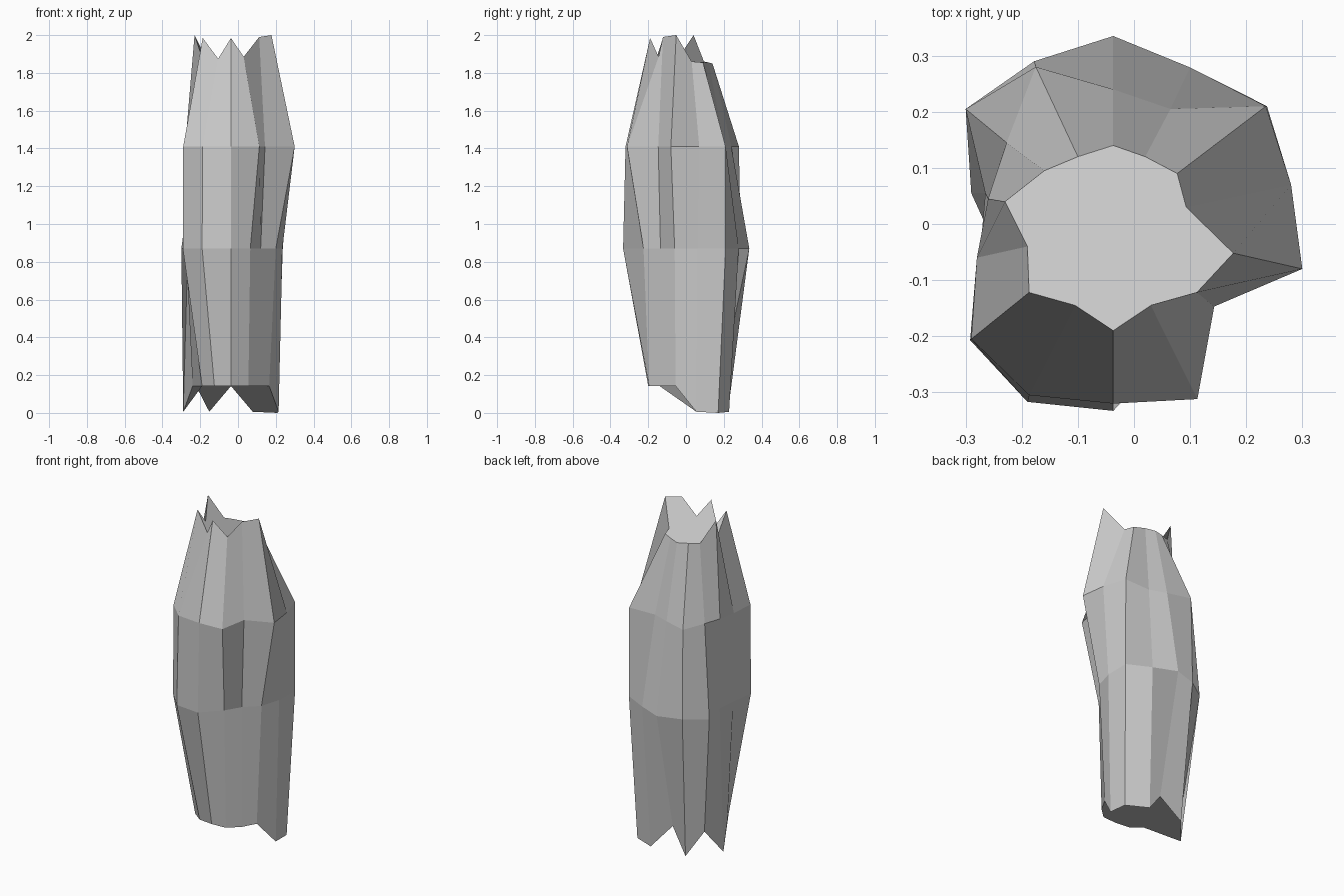
import bpy, bmesh

# Horizontal cross-sections of the rock column, counter-clockwise from the front
foot = [(-.037, -.2), (.055, -.195), (.12, -.135), (.165, -.055), (.215, .055), (.208, .17), (.078, .228),
        (-.037, .18), (-.152, .222), (-.222, .14), (-.29, .055), (-.24, -.055), (-.19, -.14), (-.125, -.19)]
lower = [(-.037, -.333), (.065, -.225), (.12, -.135), (.2, -.06), (.235, .06), (.237, .21), (.1, .279),
         (-.037, .335), (-.178, .29), (-.3, .205), (-.265, .055), (-.275, -.06), (-.292, -.207), (-.19, -.317)]
upper = [(-.037, -.32), (.113, -.312), (.143, -.147), (.3, -.08), (.28, .07), (.235, .21), (.065, .205),
         (-.037, .24), (-.175, .28), (-.227, .145), (-.26, .045), (-.28, -.06), (-.29, -.205), (-.187, -.305)]
crown = [(-.037, -.19), (.03, -.145), (.112, -.122), (.177, -.052), (.093, .03), (.077, .09), (.02, .12),
         (-.037, .14), (-.1, .12), (-.16, .095), (-.23, .04), (-.19, -.04), (-.187, -.122), (-.105, -.145)]
N = len(foot)

# Jagged heights of the broken ends
foot_z = [.142] * N
for i in (4, 5, 6, 8, 10):
    foot_z[i] = .006
foot_z[5] = 0
crown_z = [1.985, 1.885, 1.99, 2.0, 1.86, 1.855, 1.855, 1.85, 1.855, 1.86, 2.0, 1.88, 1.985, 1.875]

bm = bmesh.new()


def ring(points, heights):
    return [bm.verts.new((x, y, z)) for (x, y), z in zip(points, heights)]


# Column sides
rings = [ring(foot, foot_z), ring(lower, [.87] * N), ring(upper, [1.41] * N), ring(crown, crown_z)]
for low, high in zip(rings, rings[1:]):
    for i in range(N):
        j = (i + 1) % N
        bm.faces.new((low[j], high[j], high[i], low[i]))

# Broken ends, each one many-sided face
bm.faces.new(rings[0][::-1])
bm.faces.new(rings[3])

mesh = bpy.data.meshes.new("rock_column")
bm.to_mesh(mesh)
bm.free()
bpy.context.collection.objects.link(bpy.data.objects.new("rock_column", mesh))
